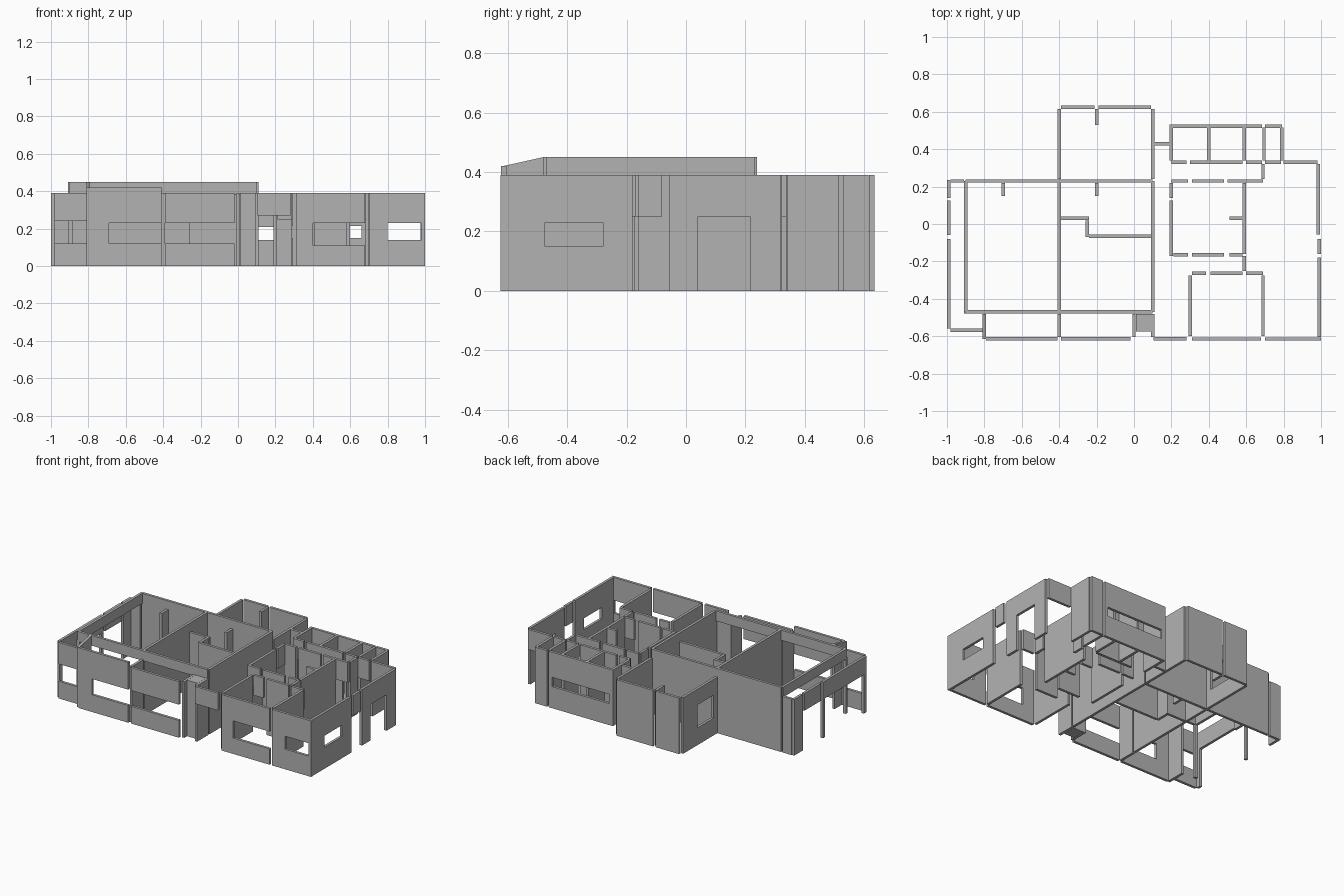
import bpy
import bmesh
from mathutils import Vector

cube = bpy.data.objects.get("Cube")
if cube:
    bpy.data.objects.remove(cube, do_unlink=True)

# Heights shared by the whole building
LOW, HIGH, EAVE = 0.39, 0.45, 0.42
DOOR, HEAD, SILL = 0.25, 0.23, 0.12
PORCH = 0.27
THICK = 0.018

plaster = bpy.data.materials.new("grey_plaster")
plaster.use_nodes = True
plaster.diffuse_color = (0.45, 0.45, 0.45, 1)
plaster.node_tree.nodes["Principled BSDF"].inputs["Base Color"].default_value = plaster.diffuse_color


def wall(name, along, start, end, at, top=LOW, base=0.0, hole=None, end_top=None):
    """Upright wall with an optional opening: (from, to, bottom, top)."""
    bm = bmesh.new()
    us, zs = [start, end], [base, top]
    if hole:
        us = sorted(set(us + list(hole[:2])))
        zs = sorted(set(zs + list(hole[2:])))

    def place(u, z):
        if end_top and z == top and u == end:
            z = end_top
        side = at - THICK / 2
        return Vector((u, side, z)) if along == "x" else Vector((side, u, z))

    grid = {(u, z): bm.verts.new(place(u, z)) for u in us for z in zs}
    for u, v in zip(us, us[1:]):
        for z, w in zip(zs, zs[1:]):
            if hole and hole[0] <= u < hole[1] and hole[2] <= z < hole[3]:
                continue
            bm.faces.new([grid[u, z], grid[v, z], grid[v, w], grid[u, w]])
    loose = [v for v in bm.verts if not v.link_faces]
    bmesh.ops.delete(bm, geom=loose, context="VERTS")
    made = bmesh.ops.extrude_face_region(bm, geom=bm.faces[:])["geom"]
    shift = Vector((0, THICK, 0)) if along == "x" else Vector((THICK, 0, 0))
    moved = [g for g in made if isinstance(g, bmesh.types.BMVert)]
    bmesh.ops.translate(bm, verts=moved, vec=shift)
    bmesh.ops.recalc_face_normals(bm, faces=bm.faces[:])
    mesh = bpy.data.meshes.new(name)
    bm.to_mesh(mesh)
    bm.free()
    mesh.materials.append(plaster)
    obj = bpy.data.objects.new(name, mesh)
    bpy.context.collection.objects.link(obj)
    return obj


def x_wall(name, start, end, at, **options):
    return wall(name, "x", start, end, at, **options)


def y_wall(name, start, end, at, **options):
    return wall(name, "y", start, end, at, **options)


# Raised main halls
x_wall("hall_back_wall", -0.9, 0.1, 0.23, top=HIGH)
x_wall("hall_front_beam", -0.9, 0.1, -0.47, top=HIGH, base=LOW - 0.01)
y_wall("hall_right_beam", -0.47, 0.23, -0.9, top=HIGH, base=LOW - 0.01)
x_wall("hall_corner_post", -0.909, -0.885, -0.47, top=LOW)
y_wall("hall_divider", -0.47, 0.23, -0.4, top=HIGH)
y_wall("hall_left_wall", -0.47, 0.23, 0.1, top=HIGH)
for x in (-0.7, -0.2):
    y_wall("hall_back_stub", 0.15, 0.22, x)
x_wall("closet_short_wall", -0.39, -0.24, 0.03)
y_wall("closet_corner_wall", -0.07, 0.02, -0.25)
x_wall("closet_long_wall", -0.24, 0.09, -0.065)

# Side veranda
x_wall("veranda_back_wall", -0.98, -0.91, 0.23)
y_wall("veranda_rear_pier", 0.14, 0.235, -0.99)
y_wall("veranda_rear_lintel", -0.06, 0.125, -0.99, base=PORCH)
y_wall("veranda_side_frame", -0.56, -0.08, -0.99, hole=(-0.53, -0.1, 0, PORCH))
x_wall("veranda_front_window_wall", -0.98, -0.81, -0.568,
       hole=(-0.98, -0.81, SILL, HEAD + 0.01))

# Front gallery
y_wall("gallery_sloped_wall", -0.48, -0.615, -0.8, top=HIGH, end_top=EAVE)
x_wall("gallery_tall_window_wall", -0.79, -0.41, -0.613, top=EAVE,
       hole=(-0.69, -0.41, SILL, HEAD))
x_wall("gallery_low_window_wall", -0.39, -0.02, -0.613,
       hole=(-0.39, -0.02, SILL, HEAD))
y_wall("gallery_divider", -0.605, -0.48, -0.4)
y_wall("gallery_left_wall", -0.605, -0.48, 0.0)
y_wall("entry_corner_pier", -0.605, -0.48, 0.1)
x_wall("entry_panel", 0.01, 0.09, -0.565)
shaft = x_wall("entry_shaft", 0.01, 0.09, -0.518)
for v in shaft.data.vertices:
    v.co.y = -0.556 if v.co.y < -0.518 else -0.48
x_wall("entry_lintel", 0.105, 0.28, -0.613, base=PORCH)

# Rear room
x_wall("rear_room_back_wall", -0.39, -0.21, 0.625)
x_wall("rear_room_back_wall_left", -0.19, 0.09, 0.625)
y_wall("rear_room_stub", 0.53, 0.615, -0.2)
y_wall("rear_room_window_wall", 0.24, 0.615, -0.4, hole=(0.28, 0.46, SILL, 0.28))
y_wall("rear_room_left_wall", 0.24, 0.615, 0.1)
x_wall("rear_link_window_wall", 0.11, 0.19, 0.43, hole=(0.11, 0.19, 0.14, 0.21))

# Row of small back rooms
x_wall("back_row_window_wall", 0.19, 0.685, 0.523, hole=(0.22, 0.66, 0.15, 0.215))
x_wall("back_row_end_wall", 0.7, 0.79, 0.523)
for x in (0.2, 0.4, 0.59, 0.695, 0.79):
    y_wall("back_row_partition", 0.34, 0.515, x)
for start, end in ((0.2, 0.28), (0.6, 0.685), (0.7, 0.785)):
    x_wall("back_row_door_lintel", start, end, 0.33, base=DOOR)
x_wall("back_row_front_wall", 0.3, 0.58, 0.33)
x_wall("terrace_back_lintel", 0.8, 0.98, 0.33, base=DOOR)
y_wall("corridor_end_wall", 0.24, 0.32, 0.69)

# Central room
x_wall("central_back_pier", 0.2, 0.29, 0.23)
x_wall("central_back_wall", 0.31, 0.48, 0.23)
x_wall("central_back_lintel", 0.5, 0.69, 0.23, base=DOOR)
y_wall("central_door_lintel", 0.14, 0.22, 0.2, base=DOOR)
y_wall("central_right_wall", -0.17, 0.125, 0.2)
y_wall("central_left_wall", -0.16, 0.22, 0.59)
y_wall("central_left_lintel", -0.25, -0.17, 0.59, base=DOOR)
x_wall("central_stub", 0.51, 0.58, 0.03)
x_wall("central_front_wall", 0.31, 0.48, -0.165)
for start, end in ((0.21, 0.29), (0.51, 0.58)):
    x_wall("central_front_lintel", start, end, -0.165, base=DOOR)

# Front corner rooms
x_wall("front_room_back_wall", 0.41, 0.58, -0.263)
for start, end in ((0.31, 0.385), (0.6, 0.69)):
    x_wall("front_room_lintel", start, end, -0.263, base=DOOR)
for x in (0.3, 0.69):
    y_wall("front_room_side_wall", -0.6, -0.275, x)
x_wall("front_room_window_wall", 0.31, 0.68, -0.615, hole=(0.4, 0.68, 0.11, HEAD))
x_wall("corner_room_window_wall", 0.7, 1.0, -0.615, hole=(0.8, 0.98, 0.14, HEAD))
y_wall("corner_room_side_wall", -0.605, -0.18, 0.99, hole=(-0.475, -0.28, 0.15, HEAD))
y_wall("side_door_lintel", -0.16, -0.08, 0.99, base=DOOR)
y_wall("side_door_wall", -0.055, 0.32, 0.985, hole=(0.04, 0.215, 0, DOOR))
